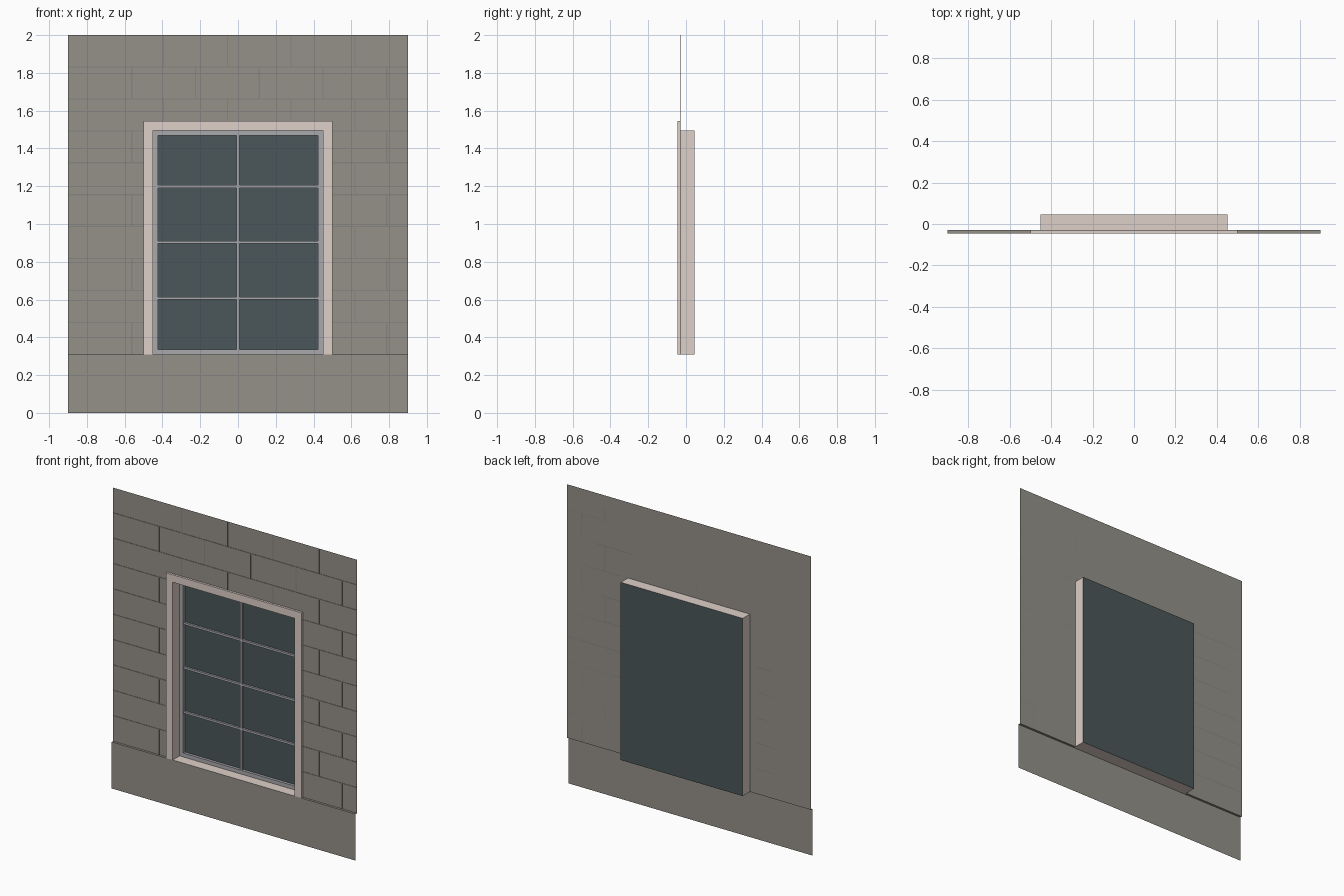
import bpy, bmesh

if "Cube" in bpy.data.objects:
    bpy.data.objects.remove(bpy.data.objects["Cube"])

FRONT, WALL, BACK = -0.045, -0.03, 0.045   # depth planes
W, H, BASE = 0.9, 2.0, 0.31                # half width, height, plinth top
OW, OT, TRIM = 0.45, 1.495, 0.05           # opening half width, opening top, trim width


def material(name, rgb):
    m = bpy.data.materials.new(name)
    m.diffuse_color = (*rgb, 1)
    m.use_nodes = True
    m.node_tree.nodes["Principled BSDF"].inputs["Base Color"].default_value = m.diffuse_color
    return m


stone = material("stone", (0.30, 0.285, 0.25))
mortar = material("mortar", (0.24, 0.235, 0.215))
cream = material("cream", (0.73, 0.63, 0.58))
metal = material("metal", (0.40, 0.40, 0.42))
dark = material("dark_glass", (0.07, 0.095, 0.10))


def finish(name, bm, mat):
    me = bpy.data.meshes.new(name)
    bm.to_mesh(me)
    bm.free()
    me.materials.append(mat)
    ob = bpy.data.objects.new(name, me)
    bpy.context.collection.objects.link(ob)


def arch(w, top, bottom, y):
    return [(-w, y, bottom), (-w, y, top), (w, y, top), (w, y, bottom)]


def loft(bm, rings, closed=False):
    rows = [[bm.verts.new(p) for p in r] for r in rings]
    for a, b in zip(rows, rows[1:]):
        n = len(a)
        for i in range(n if closed else n - 1):
            j = (i + 1) % n
            bm.faces.new((a[i], b[i], b[j], a[j]))


def quad(bm, *pts):
    bm.faces.new([bm.verts.new(p) for p in pts])


def box(bm, x0, x1, y0, y1, z0, z1):
    v = bmesh.ops.create_cube(bm, size=1)["verts"]
    bmesh.ops.scale(bm, vec=(x1 - x0, y1 - y0, z1 - z0), verts=v)
    bmesh.ops.translate(bm, vec=((x0 + x1) / 2, (y0 + y1) / 2, (z0 + z1) / 2), verts=v)


# Upper wall sheet around the opening
bm = bmesh.new()
loft(bm, [arch(W, H, BASE, WALL), arch(OW, OT, BASE, WALL)])
finish("wall", bm, stone)

# Projecting plinth with its ledge either side of the sill
bm = bmesh.new()
quad(bm, (-W, FRONT, 0), (W, FRONT, 0), (W, FRONT, BASE), (-W, FRONT, BASE))
for a, b in ((-W, -OW), (OW, W)):
    quad(bm, (a, FRONT, BASE), (b, FRONT, BASE), (b, WALL, BASE), (a, WALL, BASE))
finish("plinth", bm, stone)

# Raised trim running back into the reveal
bm = bmesh.new()
to, tt = OW + TRIM, OT + TRIM
loft(bm, [arch(to, tt, BASE, WALL), arch(to, tt, BASE, FRONT),
          arch(OW, OT, BASE, FRONT), arch(OW, OT, BASE, BACK)])
finish("trim_and_reveal", bm, cream)

# Sill
bm = bmesh.new()
quad(bm, (-OW, FRONT, BASE), (OW, FRONT, BASE), (OW, BACK, BASE), (-OW, BACK, BASE))
finish("sill", bm, cream)

# Glass
bm = bmesh.new()
quad(bm, *reversed(arch(OW, OT, BASE, BACK)))
finish("glass", bm, dark)

# Sash frame
bm = bmesh.new()
f = 0.026
loft(bm, [arch(OW, OT, BASE, 0.027),
          arch(OW - f, OT - f, BASE + f, 0.027),
          arch(OW - f, OT - f, BASE + f, BACK)], closed=True)
finish("sash_frame", bm, metal)

# Glazing bars: one upright, three rails
bm = bmesh.new()
b = 0.007
box(bm, -b, b, 0.031, BACK - 0.001, BASE + f, OT - f)
for k in (1, 2, 3):
    z = BASE + (OT - BASE) * k / 4
    box(bm, -OW + f, OW - f, 0.031, BACK - 0.001, z - b, z + b)
finish("glazing_bars", bm, metal)

# Block joints: ten courses in running bond
bm = bmesh.new()
rows, step, t = 10, 0.3375, 0.003
course = (H - BASE) / rows
jy = WALL - 0.002
for r in range(rows):
    z0, z1 = BASE + r * course, BASE + (r + 1) * course
    if r > 0:
        spans = [(-W, W)] if z0 > tt else [(-W, -to), (to, W)]
        for a, c in spans:
            box(bm, a, c, jy, WALL, z0 - t, z0 + t)
    for k in range(1, 6):
        x = -W + step * (k + (0.5 if r % 2 else 0))
        if x > W:
            continue
        low = z0 if abs(x) > to else max(z0, tt)
        if low < z1:
            box(bm, x - t, x + t, jy, WALL, low, z1)
finish("block_joints", bm, mortar)
